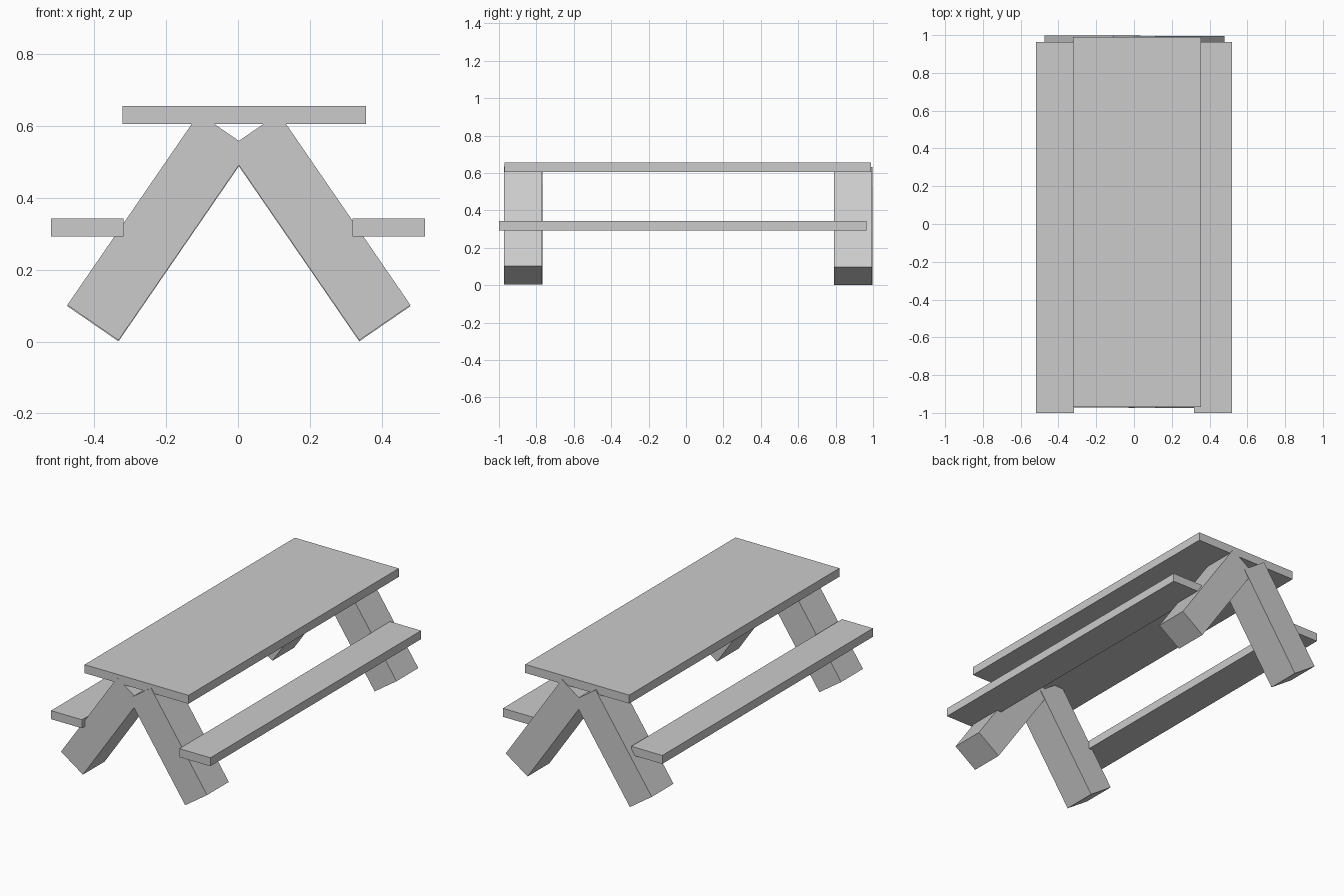
import bpy
import math
from mathutils import Matrix

default_cube = bpy.data.objects.get("Cube")
if default_cube:
    bpy.data.objects.remove(default_cube, do_unlink=True)

# Single plain grey finish
grey = bpy.data.materials.new("plain grey")
grey.use_nodes = True
colour = (0.6, 0.6, 0.6, 1)
grey.diffuse_color = colour
grey.node_tree.nodes["Principled BSDF"].inputs["Base Color"].default_value = colour


def beam(name, centre, size, lean=0):
    """Flat-faced box, leaning about the y axis by an angle in degrees."""
    bpy.ops.mesh.primitive_cube_add(size=1, location=centre)
    obj = bpy.context.object
    obj.name = name
    turn = Matrix.Rotation(math.radians(lean), 4, 'Y')
    obj.data.transform(turn @ Matrix.Diagonal((*size, 1)))
    obj.data.materials.append(grey)
    return obj


# Table top, slightly off centre
beam("table_top", (0.017, 0.01, 0.63), (0.678, 1.96, 0.05))

# Benches on both sides
for side, sign in (("right", -1), ("left", 1)):
    beam(f"{side}_bench", (sign * 0.419, -0.018, 0.317), (0.202, 1.964, 0.05))

# Leaning legs that cross beneath the top at each end
for end, y, z in (("front", -0.871, 0.319), ("back", 0.895, 0.316)):
    for side, sign in (("right", -1), ("left", 1)):
        beam(f"{end}_{side}_leg",
             (0.0025 + sign * 0.223, y - sign * 0.0015, z),
             (0.173, 0.203, 0.647), -sign * 34.5)
